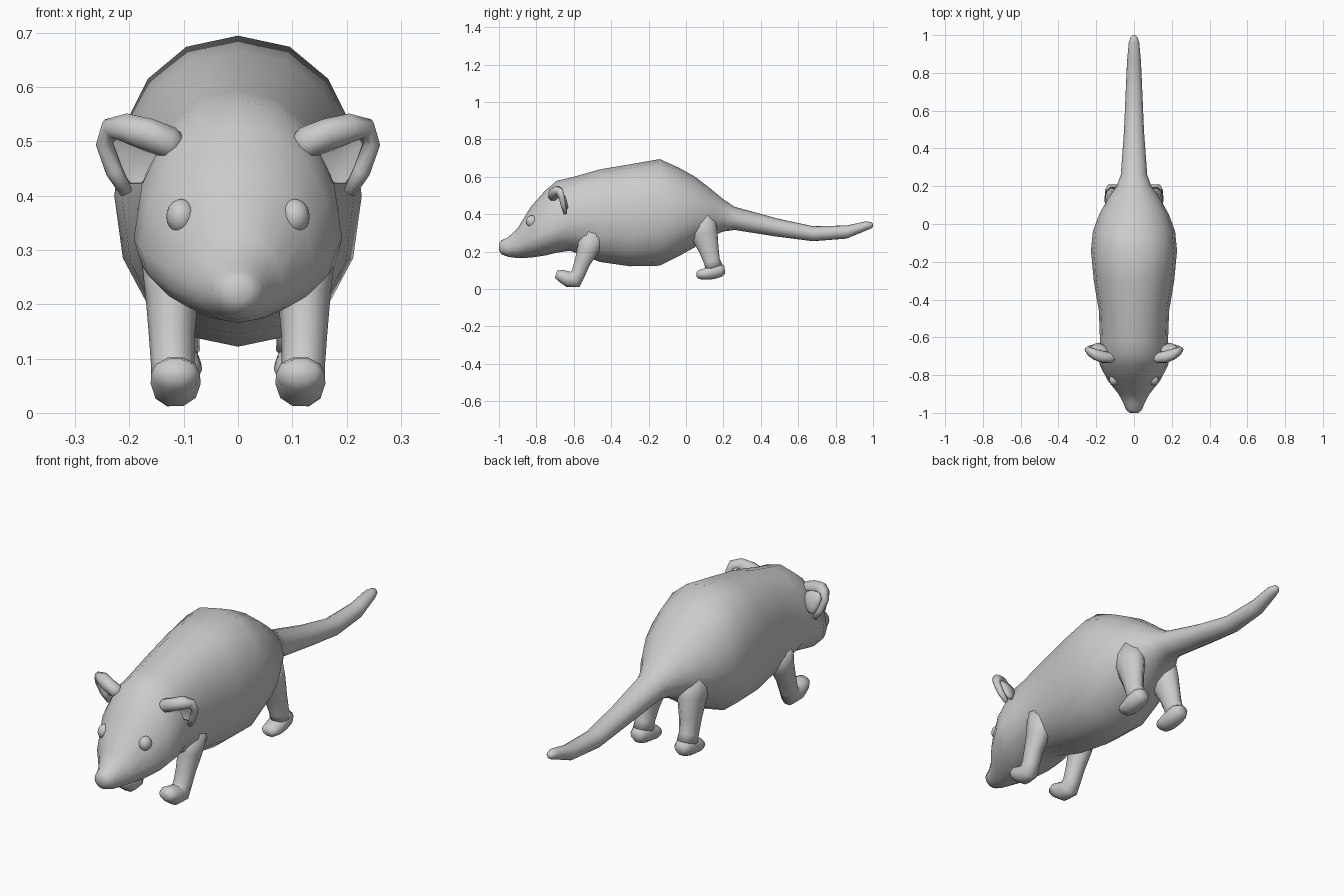
import bpy, bmesh, math
from mathutils import Vector


def finish(bm, name, mirror=False, levels=0):
    bmesh.ops.recalc_face_normals(bm, faces=bm.faces[:])
    me = bpy.data.meshes.new(name)
    bm.to_mesh(me)
    bm.free()
    for p in me.polygons:
        p.use_smooth = True
    ob = bpy.data.objects.new(name, me)
    bpy.context.collection.objects.link(ob)
    if levels:
        s = ob.modifiers.new("smooth", "SUBSURF")
        s.levels = s.render_levels = levels
    if mirror:
        ob.modifiers.new("mirror", "MIRROR").use_axis[0] = True
    return ob


def skin(bm, rings):
    """Bridge a list of equal vertex rings and cap both ends."""
    loops = [[bm.verts.new(p) for p in r] for r in rings]
    n = len(loops[0])
    for a, b in zip(loops, loops[1:]):
        for i in range(n):
            j = (i + 1) % n
            bm.faces.new((a[i], a[j], b[j], b[i]))
    bm.faces.new(loops[0])
    bm.faces.new(loops[-1])


def section(y, top, bottom, half, mid, power, n=16):
    """Superellipse slice whose widest point sits at height mid."""
    pts = []
    for i in range(n):
        a = 2 * math.pi * i / n
        c, s = math.cos(a), math.sin(a)
        x = math.copysign(abs(c) ** (2 / power), c) * half
        k = math.copysign(abs(s) ** (2 / power), s)
        pts.append((x, y, mid + k * ((top - mid) if k > 0 else (mid - bottom))))
    return pts


def limb(bm, path, n=10):
    """Tube through (x, y, z, radius across, radius along x)."""
    P = [Vector(p[:3]) for p in path]
    rings = []
    for i, p in enumerate(P):
        t = (P[min(i + 1, len(P) - 1)] - P[max(i - 1, 0)]).normalized()
        side = (Vector((1, 0, 0)) - t * t.x).normalized()
        up = t.cross(side)
        r, rx = path[i][3:]
        rings.append([p + side * rx * math.cos(2 * math.pi * k / n)
                      + up * r * math.sin(2 * math.pi * k / n) for k in range(n)])
    skin(bm, rings)


# Head, trunk and tail as one loft: y, top, bottom, half width, widest height, power
slices = [
    (-1.00, .245, .205, .022, .225, 2), (-.985, .262, .185, .042, .223, 2),
    (-.95, .278, .172, .055, .222, 2), (-.90, .325, .166, .082, .235, 2),
    (-.83, .44, .168, .138, .27, 2), (-.75, .53, .180, .180, .30, 2),
    (-.69, .58, .195, .192, .32, 2), (-.62, .595, .205, .180, .35, 2.1),
    (-.46, .64, .145, .186, .38, 2.2), (-.30, .667, .122, .213, .39, 2.2),
    (-.14, .695, .125, .228, .40, 2.2), (-.04, .650, .175, .218, .40, 2.1),
    (.05, .600, .225, .185, .40, 2), (.14, .530, .285, .135, .40, 2),
    (.20, .480, .308, .092, .39, 2), (.26, .440, .316, .070, .375, 2),
    (.49, .377, .280, .053, .328, 2), (.68, .336, .256, .045, .296, 2),
    (.86, .340, .270, .037, .305, 2), (.96, .362, .312, .028, .337, 2),
    (.99, .358, .324, .018, .341, 2), (1.00, .348, .333, .008, .340, 2)]
bm = bmesh.new()
skin(bm, [section(*s) for s in slices])
finish(bm, "body_head_and_tail")

# Front legs with forward-pointing paws
bm = bmesh.new()
limb(bm, [(.12, -.50, .30, .075, .060), (.122, -.525, .21, .060, .048),
          (.122, -.555, .14, .044, .042), (.120, -.575, .085, .040, .040),
          (.118, -.592, .052, .048, .042), (.115, -.63, .053, .044, .046),
          (.115, -.67, .072, .034, .045), (.115, -.695, .080, .022, .030)])
finish(bm, "front_legs", True)

# Hind legs
bm = bmesh.new()
limb(bm, [(.085, .06, .38, .10, .080), (.100, .10, .29, .075, .055),
          (.108, .122, .21, .056, .044), (.112, .138, .15, .046, .040),
          (.112, .15, .115, .050, .042)])
limb(bm, [(.112, .207, .105, .022, .026), (.112, .185, .102, .038, .040),
          (.112, .14, .092, .042, .044), (.110, .10, .080, .032, .044),
          (.110, .07, .078, .026, .038), (.110, .056, .078, .014, .024)])
finish(bm, "hind_legs", True)

# Ears: rolled upper rim plus a thin cupped flap behind it
bm = bmesh.new()
limb(bm, [(.105, -.700, .492, .018, .02), (.125, -.708, .498, .030, .03),
          (.165, -.705, .512, .033, .03), (.205, -.690, .525, .028, .03),
          (.235, -.675, .522, .022, .022), (.246, -.665, .495, .016, .016),
          (.228, -.655, .445, .014, .016), (.205, -.645, .405, .010, .012)], 8)
finish(bm, "ear_rims", True)

bm = bmesh.new()
cx = Vector((.17, -.635, .47))
rim = [(.11, -.69, .49), (.165, -.69, .525), (.225, -.68, .535), (.245, -.665, .50),
       (.23, -.655, .45), (.205, -.645, .405), (.16, -.655, .42)]
outer = [Vector(p) for p in rim]
back = [cx + (p - cx) * .65 + Vector((0, .022, 0)) for p in outer]
inner = [p + Vector((0, -.014, 0)) for p in back]
skin(bm, [inner, outer, back])
finish(bm, "ear_flaps", True, 1)


# Eyes
def ball(name, loc, size, mirror):
    bm = bmesh.new()
    bmesh.ops.create_uvsphere(bm, u_segments=16, v_segments=10, radius=1)
    for v in bm.verts:
        v.co = Vector(loc) + Vector(v.co[i] * size[i] for i in range(3))
    finish(bm, name, mirror)


ball("eyes", (.105, -.825, .362), (.027, .03, .032), True)
ball("nose", (0, -.955, .226), (.051, .043, .042), False)
